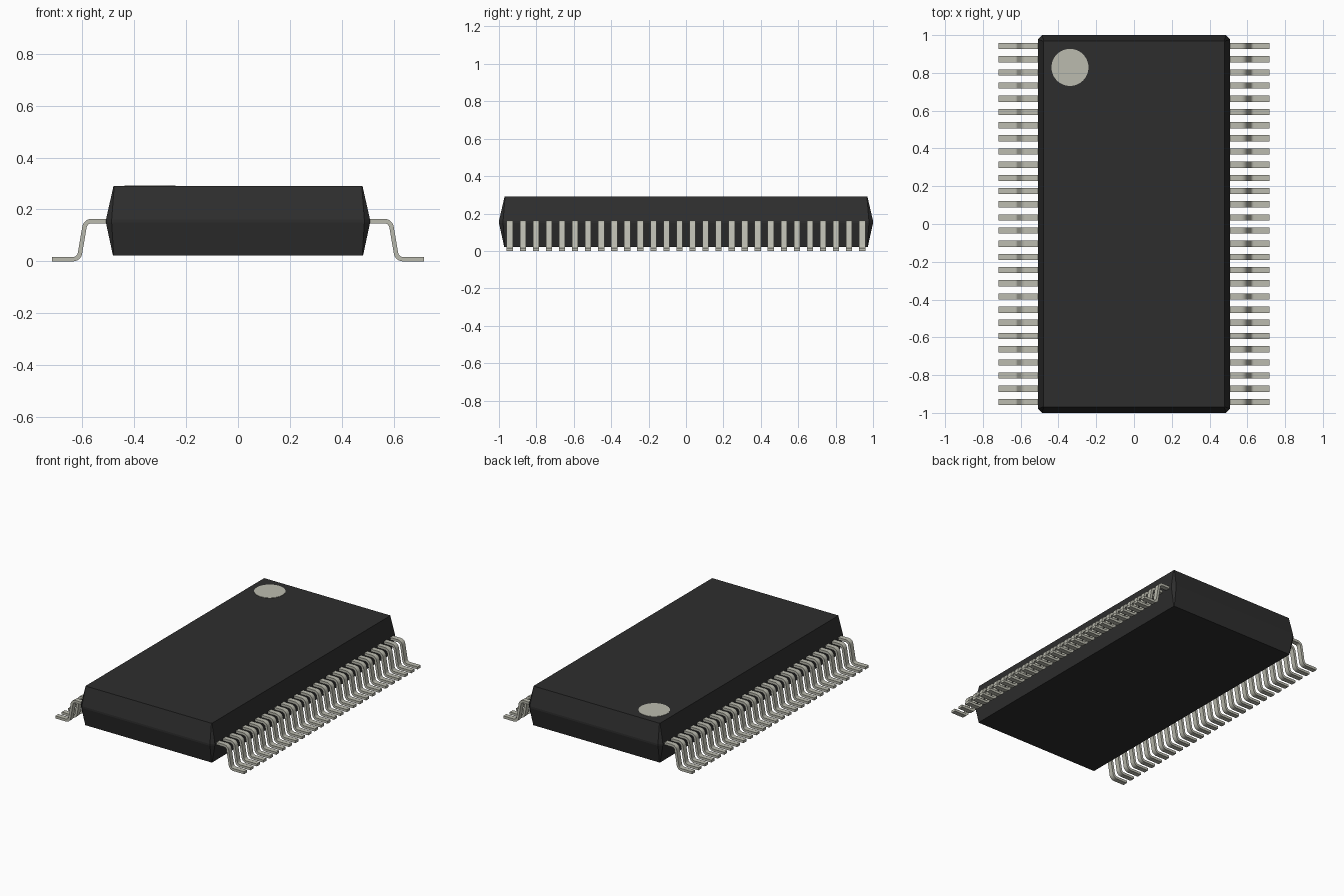
import bpy, bmesh, math
from mathutils import Vector

cube = bpy.data.objects.get("Cube")
if cube:
    bpy.data.objects.remove(cube, do_unlink=True)


def material(name, rgb):
    m = bpy.data.materials.new(name)
    m.use_nodes = True
    m.diffuse_color = (*rgb, 1)
    m.node_tree.nodes["Principled BSDF"].inputs["Base Color"].default_value = (*rgb, 1)
    return m


def make_object(name, bm, mat):
    bmesh.ops.recalc_face_normals(bm, faces=bm.faces)
    me = bpy.data.meshes.new(name)
    bm.to_mesh(me)
    bm.free()
    me.materials.append(mat)
    ob = bpy.data.objects.new(name, me)
    bpy.context.collection.objects.link(ob)
    return ob


def loft(rings):
    """Skin a list of equal-length closed rings and cap both ends."""
    bm = bmesh.new()
    vs = [[bm.verts.new(p) for p in ring] for ring in rings]
    n = len(vs[0])
    for a, b in zip(vs, vs[1:]):
        for i in range(n):
            j = (i + 1) % n
            bm.faces.new((a[i], a[j], b[j], b[i]))
    bm.faces.new(vs[0])
    bm.faces.new(vs[-1])
    return bm


black = material("black plastic", (0.027, 0.027, 0.027))
metal = material("pale metal", (0.50, 0.50, 0.43))


# Moulded body: tapered above and below a thin parting band, chamfered corners
def body_ring(x, y, z, c):
    ring = []
    for sx, sy in ((1, 1), (-1, 1), (-1, -1), (1, -1)):
        pair = [(sx * x, sy * (y - c), z), (sx * (x - c), sy * y, z)]
        ring += pair if sx * sy > 0 else pair[::-1]
    return ring


make_object("body", loft([
    body_ring(0.482, 0.972, 0.022, 0.003),
    body_ring(0.509, 1.0, 0.149, 0.022),
    body_ring(0.509, 1.0, 0.161, 0.022),
    body_ring(0.480, 0.970, 0.290, 0.003)]), black)

# Pin one marker: thin disc on the top face
bm = bmesh.new()
bmesh.ops.create_cone(bm, cap_ends=True, segments=48, radius1=0.098, radius2=0.098, depth=0.004)
marker = make_object("pin_one_marker", bm, metal)
marker.location = (-0.339, 0.829, 0.290)


# Gull-wing pin: rounded centreline swept with a rectangular section
def rounded_path(pts, r, steps=6):
    pts = [Vector(p) for p in pts]
    out = [pts[0]]
    for a, b, c in zip(pts, pts[1:], pts[2:]):
        u, v = (a - b).normalized(), (c - b).normalized()
        half = u.angle(v) / 2
        centre = b + (u + v).normalized() * (r / math.sin(half))
        t = r / math.tan(half)
        p, q = b + u * t - centre, b + v * t - centre
        ang = p.angle(q)
        for i in range(steps + 1):
            f = i / steps
            out.append(centre + (p * math.sin((1 - f) * ang) + q * math.sin(f * ang)) / math.sin(ang))
    return out + [pts[-1]]


PINS, FIRST_Y, WIDTH, THICK = 28, -0.942, 0.033, 0.017
path = rounded_path([(0.49, 0.155), (0.588, 0.155), (0.613, 0.0085), (0.717, 0.0085)], 0.027)
rings = []
for i, p in enumerate(path):
    d = (path[min(i + 1, len(path) - 1)] - path[max(i - 1, 0)]).normalized()
    n = Vector((-d.y, d.x)) * THICK / 2
    rings.append([((p + n * s).x, FIRST_Y + w * WIDTH / 2, (p + n * s).y)
                  for s, w in ((1, -1), (1, 1), (-1, 1), (-1, -1))])
pins = make_object("pins", loft(rings), metal)

bpy.ops.object.select_all(action="DESELECT")
pins.select_set(True)
bpy.context.view_layer.objects.active = pins
bpy.ops.object.shade_smooth_by_angle(angle=math.radians(35))

# Repeat along both long sides
row = pins.modifiers.new("row", "ARRAY")
row.count = PINS
row.use_relative_offset = False
row.use_constant_offset = True
row.constant_offset_displace = (0, -2 * FIRST_Y / (PINS - 1), 0)
both = pins.modifiers.new("both sides", "MIRROR")
both.use_axis = (True, False, False)
both.use_clip = False
